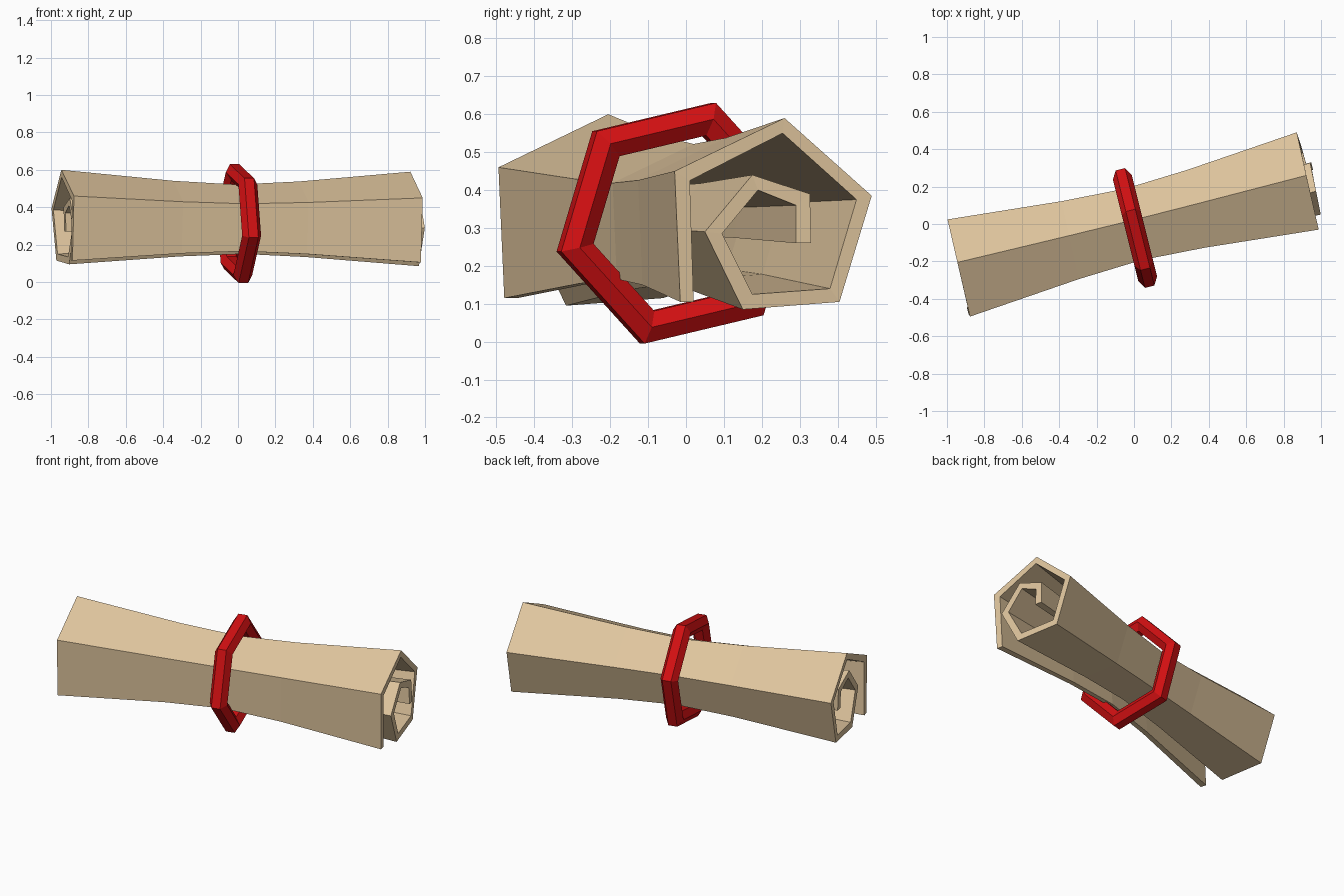
import bpy, bmesh, math
from mathutils import Matrix, Vector

if "Cube" in bpy.data.objects:
    bpy.data.objects.remove(bpy.data.objects["Cube"])

TILT = math.radians(14)
S, C = math.sin(TILT), math.cos(TILT)


def material(name, rgb):
    m = bpy.data.materials.new(name)
    m.diffuse_color = (*rgb, 1)
    m.use_nodes = True
    m.node_tree.nodes["Principled BSDF"].inputs["Base Color"].default_value = m.diffuse_color
    return m


def finish(bm, name, mat):
    bmesh.ops.recalc_face_normals(bm, faces=bm.faces)
    bm.transform(Matrix.Rotation(TILT, 4, 'Z'))
    me = bpy.data.meshes.new(name)
    bm.to_mesh(me)
    bm.free()
    me.materials.append(mat)
    ob = bpy.data.objects.new(name, me)
    bpy.context.collection.objects.link(ob)
    return ob


paper = material("tan paper", (0.74, 0.56, 0.34))
red = material("red ribbon", (0.65, 0.005, 0.006))

# Rolled sheet: spiral seen from the right end, outer and inner side (y, z)
outer = [(-.015, .105), (-.03, .45), (.26, .59), (.49, .385), (.405, .105),
         (.15, .085), (.05, .29), (.175, .44), (.327, .39), (.33, .26)]
inner = [(.02, .105), (.01, .425), (.255, .55), (.45, .375), (.38, .14),
         (.175, .125), (.095, .285), (.19, .40), (.29, .36), (.29, .26)]
n = len(outer)
# stations along the roll: position fraction and waist scale
stations = [(-1, 1), (-.36, .80), (0, .735), (.36, .80), (1, 1)]

bm = bmesh.new()
rings = []
for t, s in stations:
    ring = []
    for side in (outer, inner):
        row = []
        for i, (y, z) in enumerate(side):
            right = .945 + .006 * i          # inner turns slide out to the right
            left = -.975 + .0045 * i
            u = left + (right - left) * (t + 1) / 2
            v = (y - right * S) / C
            row.append(bm.verts.new((u, v * s, .318 - .005 * t + (z - .313) * s)))
        ring.append(row)
    rings.append(ring)
for a, b in zip(rings, rings[1:]):
    for k in (0, 1):
        for i in range(n - 1):
            bm.faces.new((a[k][i], a[k][i + 1], b[k][i + 1], b[k][i]))
    for i in (0, n - 1):                     # sheet edges
        bm.faces.new((a[0][i], a[1][i], b[1][i], b[0][i]))
for r in (rings[0], rings[-1]):              # sheet ends
    for i in range(n - 1):
        bm.faces.new((r[0][i], r[0][i + 1], r[1][i + 1], r[1][i]))
finish(bm, "scroll_sheet", paper)

# Ribbon: six-sided ring with a six-sided cross-section
bm = bmesh.new()
R, r = .287, .052
loops = []
for i in range(6):
    a = math.radians(13 + 60 * i)
    loop = []
    for j in range(6):
        b = math.radians(30 + 60 * j)
        d = R + r * math.cos(b)
        loop.append(bm.verts.new((r * math.sin(b), -.022 + d * math.cos(a), .3125 + d * math.sin(a))))
    loops.append(loop)
for i in range(6):
    p, q = loops[i], loops[(i + 1) % 6]
    for j in range(6):
        k = (j + 1) % 6
        bm.faces.new((p[j], p[k], q[k], q[j]))
finish(bm, "ribbon_ring", red)
